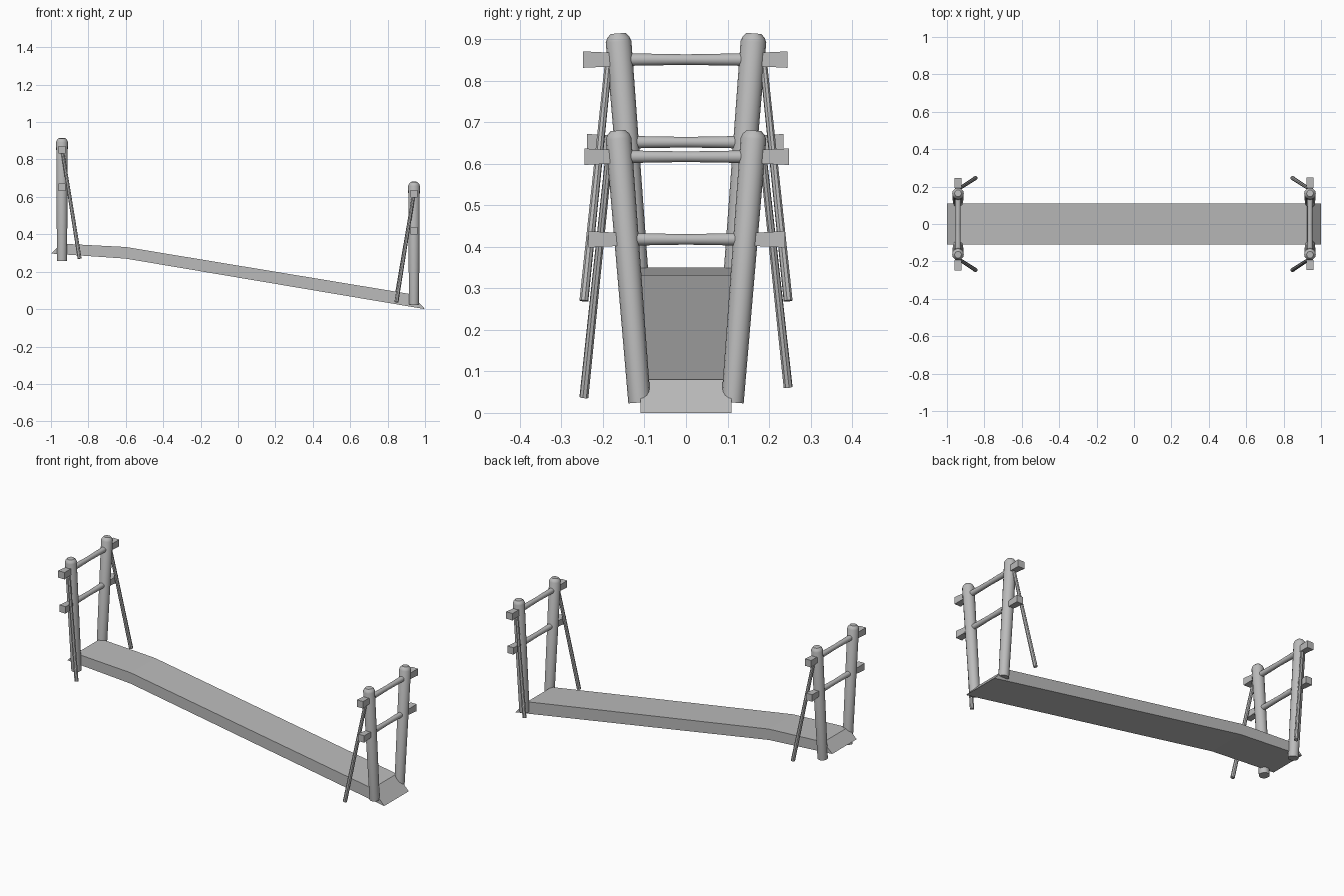
import bpy, bmesh, math
from mathutils import Vector

cube = bpy.data.objects.get("Cube")
if cube:
    bpy.data.objects.remove(cube, do_unlink=True)

grey = bpy.data.materials.new("weathered grey")
grey.use_nodes = True
colour = (0.5, 0.5, 0.5, 1)
grey.diffuse_color = colour
grey.node_tree.nodes["Principled BSDF"].inputs["Base Color"].default_value = colour


def finish(name, bm, smooth=True):
    bmesh.ops.recalc_face_normals(bm, faces=bm.faces)
    mesh = bpy.data.meshes.new(name)
    bm.to_mesh(mesh)
    bm.free()
    mesh.materials.append(grey)
    ob = bpy.data.objects.new(name, mesh)
    bpy.context.collection.objects.link(ob)
    if smooth:
        bpy.ops.object.select_all(action='DESELECT')
        ob.select_set(True)
        bpy.context.view_layer.objects.active = ob
        bpy.ops.object.shade_smooth_by_angle(angle=math.radians(32))
    return ob


def pole(name, start, end, rings, sides=14, turn=0.0):
    """Loft rings of (distance fraction, radius) along a straight axis."""
    start, end = Vector(start), Vector(end)
    rot = (end - start).to_track_quat('Z', 'Y')
    bm = bmesh.new()
    loops = []
    for t, r in rings:
        centre = start.lerp(end, t)
        angles = [turn + math.tau * i / sides for i in range(sides)]
        loops.append([bm.verts.new(centre + rot @ Vector((r * math.cos(a), r * math.sin(a), 0)))
                      for a in angles])
    for low, high in zip(loops, loops[1:]):
        for i in range(sides):
            j = (i + 1) % sides
            bm.faces.new((low[i], low[j], high[j], high[i]))
    bm.faces.new(loops[0][::-1])
    bm.faces.new(loops[-1])
    return finish(name, bm)


# Sloping deck, extruded from its side profile
profile = [(-1, 0.297), (-0.6, 0.27), (1, 0), (0.925, 0.08), (-0.6, 0.332), (-0.945, 0.35)]
bm = bmesh.new()
side = bm.faces.new([bm.verts.new((x, -0.11, z)) for x, z in profile])
ext = bmesh.ops.extrude_face_region(bm, geom=[side])
moved = [v for v in ext["geom"] if isinstance(v, bmesh.types.BMVert)]
bmesh.ops.translate(bm, verts=moved, vec=(0, 0.22, 0))
finish("deck", bm, smooth=False)


def crossbar(name, x, z, reach, shift):
    # Waisted round rail with squared, flared ends
    pole(name, (x, -0.17, z), (x, 0.17, z), [(0, 0.016), (0.5, 0.013), (1, 0.016)])
    for s, label in ((-1, "front"), (1, "back")):
        pole(f"{name}_{label}_end", (x, s * 0.165, z), (x, s * reach + shift, z),
             [(0, 0.0225), (1, 0.028)], sides=4, turn=math.pi / 4)


def gate(name, end, base, brace_feet):
    x = 0.941 * end
    for s, label in ((-1, "front"), (1, "back")):
        # Leaning post with a chamfered top
        pole(f"{name}_{label}_post", (x, s * 0.112, base), (x, s * 0.164, base + 0.655),
             [(0, 0.027), (0.97, 0.031), (0.985, 0.027), (1, 0.018)], sides=16)
        # Slanting brace towards the middle of the deck
        pole(f"{name}_{label}_brace", (0.847 * end, s * 0.246, brace_feet[label]),
             (0.938 * end, s * 0.187, base + 0.58), [(0, 0.011), (1, 0.009)], sides=8)
    crossbar(f"{name}_upper_rail", x, base + 0.592, 0.2465, 0.0015 * end)
    crossbar(f"{name}_lower_rail", x, base + 0.393, 0.2365, 0.0015 * end)


gate("low_gate", 1, 0.025, {"front": 0.037, "back": 0.062})
gate("high_gate", -1, 0.259, {"front": 0.27, "back": 0.27})
